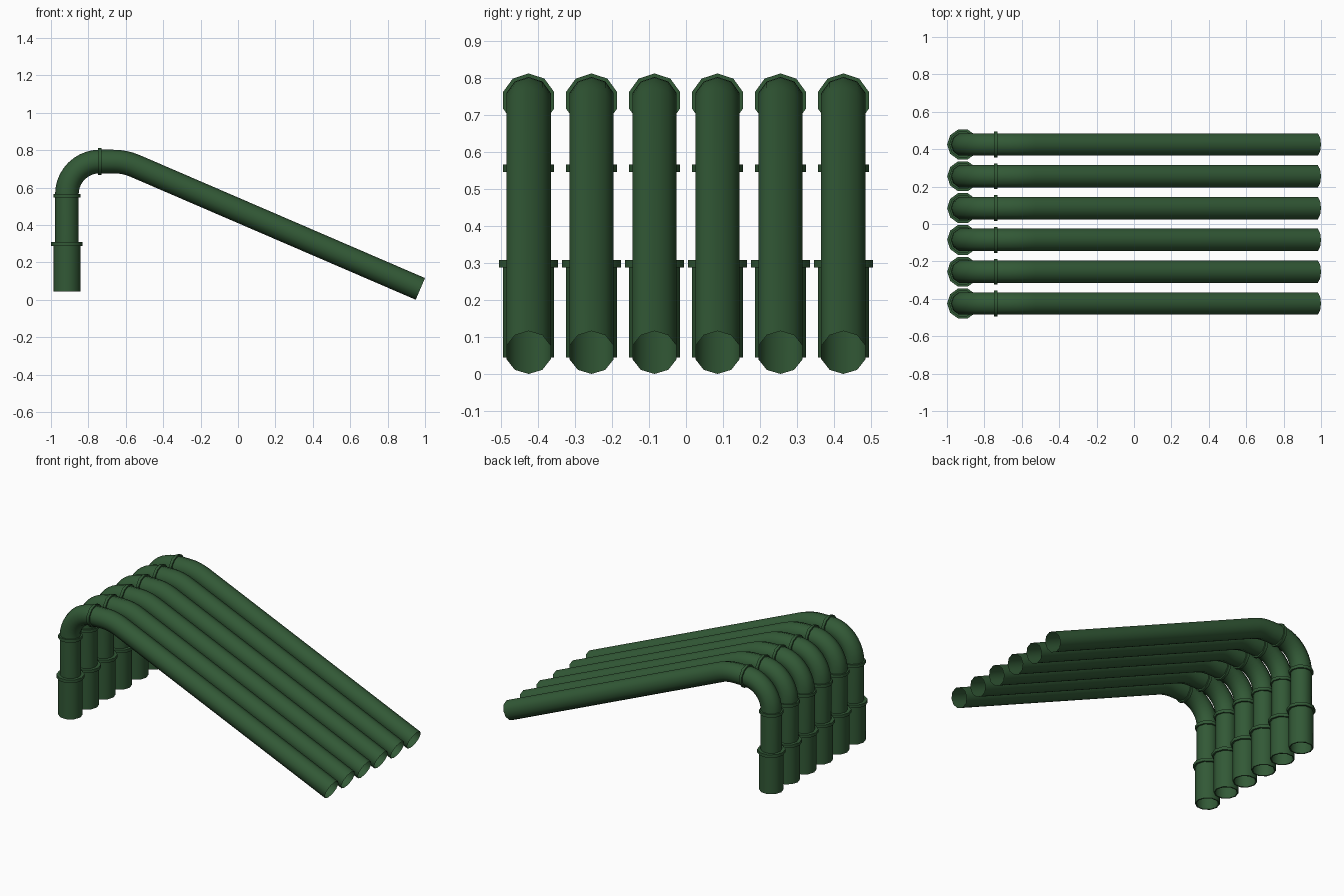
import bpy, bmesh
from math import sin, cos, tan, pi, atan2, radians
from mathutils import Vector

if "Cube" in bpy.data.objects:
    bpy.data.objects.remove(bpy.data.objects["Cube"])

SIDES = 10
R = 0.063                       # pipe radius
PX, TOP = -0.915, 0.739         # upright axis, crest height
BEND = 0.175                    # elbow radius

green = bpy.data.materials.new("dark_green")
green.diffuse_color = (0.032, 0.10, 0.037, 1)
green.use_nodes = True
green.node_tree.nodes["Principled BSDF"].inputs["Base Color"].default_value = green.diffuse_color


def sweep(name, stations, closed=False):
    """Skin rings given as (x, z, heading, radius) in the xz plane."""
    bm = bmesh.new()
    rings = []
    for x, z, h, r in stations:
        n, side = Vector((-sin(h), 0, cos(h))), Vector((0, 1, 0))
        rings.append([bm.verts.new(Vector((x, 0, z)) + r * (cos(a) * n + sin(a) * side))
                      for a in (2 * pi * k / SIDES for k in range(SIDES))])
    pairs = list(zip(rings, rings[1:]))
    if closed:
        pairs.append((rings[-1], rings[0]))
    for a, b in pairs:
        for k in range(SIDES):
            j = (k + 1) % SIDES
            bm.faces.new((a[k], b[k], b[j], a[j]))
    me = bpy.data.meshes.new(name)
    bm.to_mesh(me)
    bm.free()
    me.materials.append(green)
    for p in me.polygons:
        p.use_smooth = True
    me.set_sharp_from_angle(angle=radians(50))
    return me


def collar(name, x, z, h, outer, half):
    """Raised band around the pipe."""
    dx, dz = cos(h) * half, sin(h) * half
    return sweep(name, [(x - dx, z - dz, h, R - 0.002), (x - dx, z - dz, h, outer),
                        (x + dx, z + dz, h, outer), (x + dx, z + dz, h, R - 0.002)], True)


# Pipe path: upright, elbow, short crest, gentle bend, long slope
path = [(PX, 0.29, pi / 2, R)]
cx, cz = PX + BEND, TOP - BEND
for i in range(11):
    t = pi / 2 * i / 10
    path.append((cx - BEND * cos(t), cz + BEND * sin(t), pi / 2 - t, R))
kx, end = -0.605, (0.975, 0.058)
slope = atan2(TOP - end[1], end[0] - kx)
tang = 0.06
r2 = tang / tan(slope / 2)
for i in range(5):
    t = slope * i / 4
    path.append((kx - tang + r2 * sin(t), TOP - r2 * (1 - cos(t)), -t, R))
path.append((*end, -slope, R))

up = pi / 2
parts = [
    sweep("pipe", path),
    # Wider sleeve at the foot, open below
    sweep("foot_sleeve", [(PX, 0.298, up, R), (PX, 0.045, up, R + 0.002),
                          (PX, 0.045, up, 0.0725), (PX, 0.298, up, 0.0725)]),
    collar("sleeve_flange", PX, 0.298, up, 0.084, 0.01),
    collar("elbow_lower_ring", PX, 0.556, up, 0.0725, 0.01),
    collar("elbow_upper_ring", cx, TOP, 0, 0.0725, 0.009),
]

# Six identical pipes side by side
for i in range(6):
    for me in parts:
        ob = bpy.data.objects.new(f"{me.name}_{i + 1}", me)
        ob.location.y = (i - 2.5) * 0.17
        bpy.context.collection.objects.link(ob)
